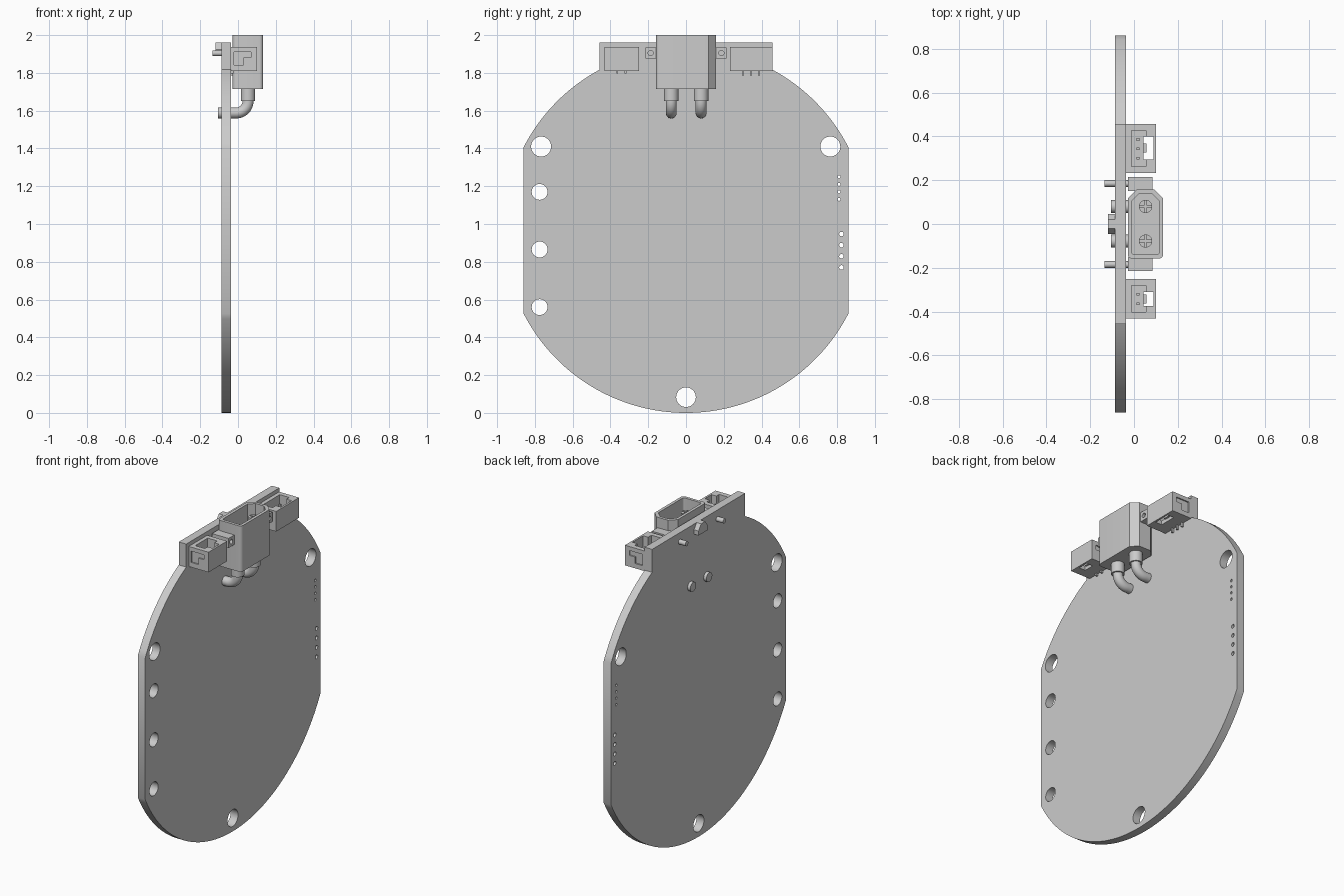
import bpy, bmesh, math
from mathutils import Vector

if "Cube" in bpy.data.objects:
    bpy.data.objects.remove(bpy.data.objects["Cube"])


def finish(name, bm, smooth=True):
    bmesh.ops.recalc_face_normals(bm, faces=bm.faces[:])
    me = bpy.data.meshes.new(name)
    bm.to_mesh(me)
    bm.free()
    ob = bpy.data.objects.new(name, me)
    bpy.context.collection.objects.link(ob)
    if smooth:
        shade(ob)
    return ob


def shade(ob):
    bpy.ops.object.select_all(action='DESELECT')
    ob.select_set(True)
    bpy.context.view_layer.objects.active = ob
    bpy.ops.object.shade_smooth_by_angle(angle=math.radians(30))


def add_prism(bm, pts, lo, hi, axis):
    # axis x takes (y, z) points, axis z takes (x, y) points
    def place(p, d):
        return (d, p[0], p[1]) if axis == 'x' else (p[0], p[1], d)
    a = [bm.verts.new(place(p, lo)) for p in pts]
    b = [bm.verts.new(place(p, hi)) for p in pts]
    n = len(pts)
    bm.faces.new(a)
    bm.faces.new(b[::-1])
    for i in range(n):
        bm.faces.new((a[i], a[(i + 1) % n], b[(i + 1) % n], b[i]))


def circle(u, v, r, n=32):
    return [(u + r * math.cos(2 * math.pi * i / n),
             v + r * math.sin(2 * math.pi * i / n)) for i in range(n)]


def rect(u0, u1, v0, v1):
    return [(u0, v0), (u1, v0), (u1, v1), (u0, v1)]


def solid(name, *prisms):
    bm = bmesh.new()
    for p in prisms:
        add_prism(bm, *p)
    return finish(name, bm)


def cut(ob, *prisms):
    # one boolean per cutter, applied straight away
    for p in prisms:
        cutter = solid("cutter", p)
        cutter.hide_render = True
        mod = ob.modifiers.new("cut", 'BOOLEAN')
        mod.operation = 'DIFFERENCE'
        mod.solver = 'EXACT'
        mod.object = cutter
        bpy.ops.object.select_all(action='DESELECT')
        bpy.context.view_layer.objects.active = ob
        ob.select_set(True)
        bpy.ops.object.modifier_apply(modifier=mod.name)
        bpy.data.objects.remove(cutter)
    shade(ob)


# Circuit board: circle with flat sides and a square tab on top
R, CZ, W, TAB, X0, X1 = 0.966, 0.966, 0.86, 0.457, -0.087, -0.036
a_side, a_tab = math.acos(W / R), math.acos(TAB / R)


def arc(a, b, n):
    return [(R * math.cos(a + (b - a) * i / n), CZ + R * math.sin(a + (b - a) * i / n))
            for i in range(n + 1)]


outline = (arc(a_side, a_tab, 16) + [(TAB, 1.96), (-TAB, 1.96)]
           + arc(math.pi - a_tab, math.pi - a_side, 16)
           + arc(math.pi + a_side, 2 * math.pi - a_side, 64))
board = solid("circuit_board", (outline, X0, X1, 'x'))
holes = [(-0.767, 1.41, 0.053), (0.764, 1.41, 0.053), (0, 0.083, 0.052)]
holes += [(-0.775, z, 0.042) for z in (1.17, 0.865, 0.56)]
holes += [(0.81, 1.25 - 0.04 * i, 0.008) for i in range(4)]
holes += [(0.823, 0.947 - 0.059 * i, 0.012) for i in range(4)]
cut(board, *[(circle(*h), -0.2, 0.1, 'x') for h in holes])


# Power plug shell: chamfered at one end, rounded at the other
def shell(x0, x1, y0, y1, ch, r):
    pts = [(x0, y1 - ch), (x0 + ch, y1), (x1 - ch, y1), (x1, y1 - ch)]
    for cx, s in ((x1 - r, 0), (x0 + r, -90)):
        pts += [(cx + r * math.cos(math.radians(s - 18 * i)),
                 y0 + r + r * math.sin(math.radians(s - 18 * i))) for i in range(6)]
    return pts


plug = solid("plug_housing", (shell(-0.028, 0.133, -0.158, 0.158, 0.04, 0.02), 1.715, 2.0, 'z'))
cut(plug, (shell(-0.01, 0.115, -0.14, 0.14, 0.034, 0.012), 1.79, 2.1, 'z'))

for side, y in (("left", -0.078), ("right", 0.08)):
    # Contact pin with a cross slit
    pin = solid("contact_pin_" + side, (circle(0.053, y, 0.03, 24), 1.78, 1.95, 'z'))
    cut(pin, (rect(0.0, 0.11, y - 0.004, y + 0.004), 1.87, 2.0, 'z'),
        (rect(0.049, 0.057, y - 0.05, y + 0.05), 1.87, 2.0, 'z'))
    # Collar and bent leg through the board
    solid("leg_collar_" + side, (circle(0.053, y, 0.038), 1.65, 1.72, 'z'))
    path = [(0.053, 1.68)] + [
        (-0.009 + 0.062 * math.cos(math.radians(t)), 1.65 - 0.062 * math.sin(math.radians(t)))
        for t in range(0, 91, 9)] + [(-0.106, 1.588)]
    bm = bmesh.new()
    rings = []
    for i, p in enumerate(path):
        q0, q1 = path[max(i - 1, 0)], path[min(i + 1, len(path) - 1)]
        d = Vector((q1[0] - q0[0], 0, q1[1] - q0[1])).normalized()
        side_dir = Vector((0, 1, 0))
        up = d.cross(side_dir)
        rings.append([bm.verts.new(Vector((p[0], y, p[1])) + side_dir * u + up * v)
                      for u, v in circle(0, 0, 0.029, 24)])
    for r0, r1 in zip(rings, rings[1:]):
        for k in range(24):
            bm.faces.new((r0[k], r0[(k + 1) % 24], r1[(k + 1) % 24], r1[k]))
    bm.faces.new(rings[0])
    bm.faces.new(rings[-1])
    finish("bent_leg_" + side, bm)

# Mounting ears with round pegs through the board
for side, s in (("left", -1), ("right", 1)):
    ys = sorted((s * 0.15, s * 0.215))
    ear = solid("mount_ear_" + side, (rect(*ys, 1.875, 1.935), -0.028, 0.085, 'x'))
    cut(ear, (circle(s * 0.187, 1.905, 0.014, 20), 0.06, 0.1, 'x'))
    solid("mount_peg_" + side, (circle(s * 0.185, 1.904, 0.015, 20), -0.135, -0.02, 'x'))

# Small tapered stud on the back of the board
bm = bmesh.new()
tri = [(-0.045, 1.897), (0.045, 1.897), (0.045, 1.925), (0.02, 1.96), (-0.02, 1.96), (-0.045, 1.925)]
add_prism(bm, tri, -0.118, -0.08, 'x')
finish("back_stud", bm)


# Side signal sockets: open top, window to the floor, notched walls and thin leads
def socket(name, y0, y1, w0, w1, leads, lead_z):
    z0, z1 = 1.811, 1.936
    ob = solid(name, (rect(-0.037, 0.1, y0, y1), z0, z1, 'z'))
    cut(ob, (rect(-0.012, 0.054, y0 + 0.03, y1 - 0.03), z0 + 0.025, 2, 'z'),
        (rect(0.044, 0.088, w0, w1), 1.7, 2, 'z'),
        (rect(-0.02, 0.03, y0 - 0.01, y0 + 0.008), z0 + 0.03, z0 + 0.1, 'z'),
        (rect(-0.02, 0.03, y1 - 0.008, y1 + 0.01), z0 + 0.03, z0 + 0.1, 'z'),
        (rect(0.03, 0.07, y0 - 0.01, y0 + 0.008), z0 + 0.07, z0 + 0.1, 'z'),
        (rect(0.03, 0.07, y1 - 0.008, y1 + 0.01), z0 + 0.07, z0 + 0.1, 'z'))
    mid = (w0 + w1) / 2
    solid(name + "_latch", (rect(0.04, 0.056, mid - 0.02, mid + 0.02), z0 + 0.02, z0 + 0.08, 'z'))
    for i, y in enumerate(leads):
        solid(f"{name}_lead_{i}", (rect(-0.037, -0.024, y - 0.005, y + 0.005), lead_z, z0 + 0.01, 'z'),
              (rect(0.012, 0.024, y - 0.006, y + 0.006), z0 + 0.02, z0 + 0.09, 'z'))


socket("wide_socket", 0.232, 0.457, 0.295, 0.4, (0.301, 0.344, 0.386), 1.785)
socket("narrow_socket", -0.432, -0.25, -0.375, -0.31, (-0.364, -0.32), 1.797)
